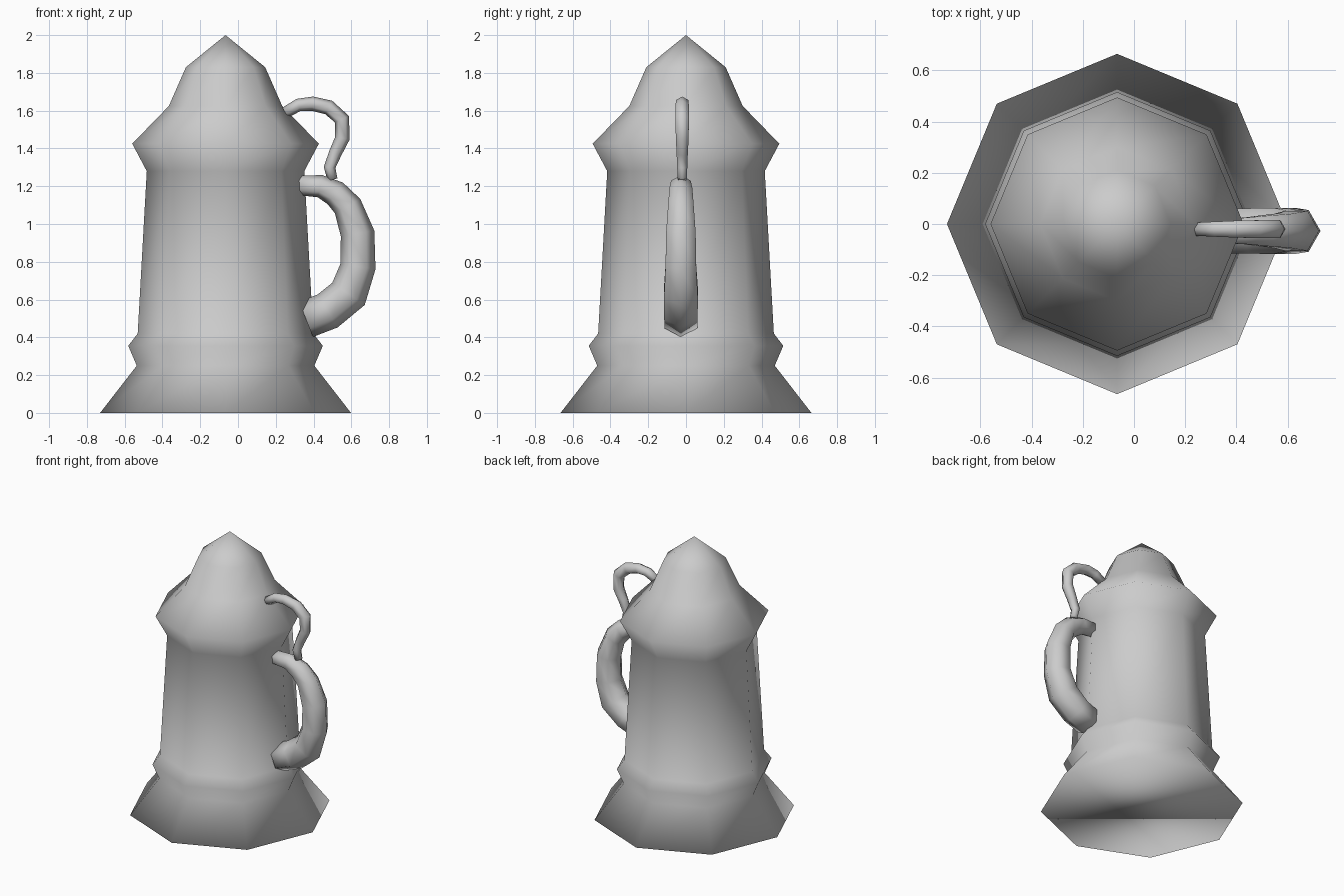
import bpy, bmesh, math
from mathutils import Vector

if "Cube" in bpy.data.objects:
    bpy.data.objects.remove(bpy.data.objects["Cube"])

grey = bpy.data.materials.new("plain grey")
grey.diffuse_color = (0.6, 0.6, 0.6, 1)
grey.use_nodes = True
grey.node_tree.nodes["Principled BSDF"].inputs["Base Color"].default_value = grey.diffuse_color


def make_object(name, bm):
    bmesh.ops.recalc_face_normals(bm, faces=bm.faces[:])
    for f in bm.faces:
        f.smooth = True
    me = bpy.data.meshes.new(name)
    bm.to_mesh(me)
    bm.free()
    me.materials.append(grey)
    ob = bpy.data.objects.new(name, me)
    bpy.context.collection.objects.link(ob)
    return ob


def bridge(bm, a, b):
    n = len(a)
    for i in range(n):
        bm.faces.new((a[i], a[(i + 1) % n], b[(i + 1) % n], b[i]))


def lathe(name, profile, tip_z, cx, sides=8):
    """Turned body with corners on the axes, flat bottom and pointed top."""
    bm = bmesh.new()
    rings = [[bm.verts.new((cx + r * math.cos(k * math.tau / sides),
                            r * math.sin(k * math.tau / sides), z))
              for k in range(sides)] for r, z in profile]
    for a, b in zip(rings, rings[1:]):
        bridge(bm, a, b)
    bm.faces.new(rings[0])
    tip = bm.verts.new((cx, 0, tip_z))
    for k in range(sides):
        bm.faces.new((rings[-1][k], rings[-1][(k + 1) % sides], tip))
    return make_object(name, bm)


def tapered_tube(name, path, y, sides=6):
    """Tube along (x, z, radius) points lying in a plane of constant y."""
    bm = bmesh.new()
    pts = [Vector((x, y, z)) for x, z, r in path]
    rings = []
    for i, p in enumerate(pts):
        t = (pts[min(i + 1, len(pts) - 1)] - pts[max(i - 1, 0)]).normalized()
        side = Vector((0, 1, 0))
        out = t.cross(side)
        r = path[i][2]
        rings.append([bm.verts.new(p + r * (math.cos(a) * out + math.sin(a) * side))
                      for a in (k * math.tau / sides for k in range(sides))])
    for a, b in zip(rings, rings[1:]):
        bridge(bm, a, b)
    bm.faces.new(rings[0])
    bm.faces.new(rings[-1])
    return make_object(name, bm)


# Eight-sided body with flared foot, ledge and pointed lid
lathe("pot_body", [(0.664, 0), (0.47, 0.25), (0.515, 0.355), (0.465, 0.42),
                   (0.417, 1.28), (0.494, 1.425), (0.30, 1.625), (0.21, 1.83)],
      2.0, -0.066)

# Main handle, thicker towards the bottom
tapered_tube("handle", [(0.32, 1.205, 0.052), (0.435, 1.20, 0.06), (0.515, 1.162, 0.07),
                        (0.58, 1.095, 0.077), (0.633, 0.95, 0.09), (0.635, 0.775, 0.094),
                        (0.585, 0.63, 0.104), (0.475, 0.54, 0.102), (0.36, 0.495, 0.10)],
             -0.027)

# Thin curled lever from the lid to the handle
tapered_tube("lid_lever", [(0.25, 1.59, 0.03), (0.32, 1.63, 0.034), (0.395, 1.637, 0.038),
                           (0.48, 1.617, 0.04), (0.55, 1.555, 0.041), (0.553, 1.455, 0.039),
                           (0.515, 1.375, 0.034), (0.485, 1.30, 0.031), (0.50, 1.235, 0.027)],
             -0.02)
